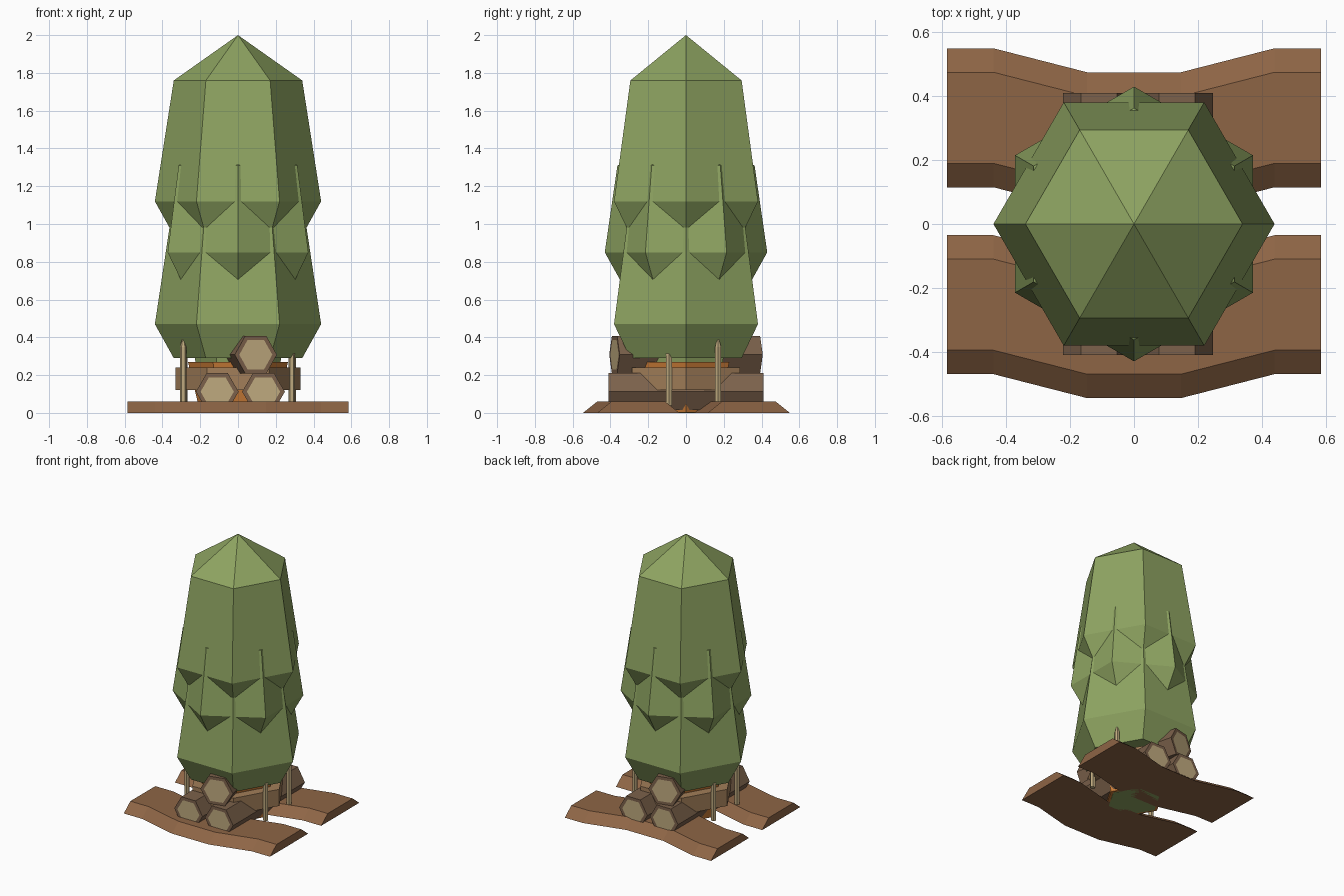
import bpy, bmesh
from math import radians, sin, cos, tau
from mathutils import Matrix

if "Cube" in bpy.data.objects:
    bpy.data.objects.remove(bpy.data.objects["Cube"])


def material(name, rgb):
    m = bpy.data.materials.new(name)
    m.diffuse_color = (*rgb, 1)
    m.use_nodes = True
    m.node_tree.nodes["Principled BSDF"].inputs["Base Color"].default_value = m.diffuse_color
    return m


LEAF = material("leaf", (0.27, 0.37, 0.12))
BARK = material("bark", (0.20, 0.12, 0.07))
CUT = material("cut_wood", (0.52, 0.40, 0.21))
SOIL = material("soil", (0.27, 0.13, 0.06))
PLANK = material("plank", (0.36, 0.21, 0.10))
CLAY = material("clay", (0.62, 0.21, 0.04))


def finish(bm, name, mats):
    bmesh.ops.recalc_face_normals(bm, faces=bm.faces)
    me = bpy.data.meshes.new(name)
    bm.to_mesh(me)
    bm.free()
    ob = bpy.data.objects.new(name, me)
    for m in mats:
        me.materials.append(m)
    bpy.context.collection.objects.link(ob)
    return ob


def loft(bm, rings):
    """Skin between point rings, capping both ends."""
    loops = [[bm.verts.new(p) for p in ring] for ring in rings]
    for a, b in zip(loops, loops[1:]):
        n = len(a)
        for i in range(n):
            j = (i + 1) % n
            quad = [a[i], a[j], b[j], b[i]]
            bm.faces.new(quad)
    for end in (loops[0], loops[-1]):
        bm.faces.new(end)
    return bm


def lathe(name, profile, mat, sides=6, turn=0, place=None):
    """Low-poly turned form from (radius, height) pairs."""
    bm = bmesh.new()
    loft(bm, [[(r * cos(turn + tau * i / sides), r * sin(turn + tau * i / sides), z)
               for i in range(sides)] for r, z in profile])
    bmesh.ops.remove_doubles(bm, verts=bm.verts, dist=1e-4)
    if place:
        bmesh.ops.transform(bm, matrix=place, verts=bm.verts)
    return finish(bm, name, [mat])


# Three foliage tiers, the middle one turned half a side
lathe("foliage_lower", [(0.34, 0.29), (0.44, 0.47), (0.36, 1.0), (0, 1.15)], LEAF)
lathe("foliage_middle", [(0.33, 0.67), (0.43, 0.85), (0.363, 1.31), (0, 1.5)], LEAF, turn=tau / 12)
lathe("foliage_upper", [(0.34, 0.94), (0.44, 1.12), (0.34, 1.76), (0, 2.0)], LEAF)

# Base under the foliage
lathe("green_core", [(0.18, 0.0), (0.23, 0.30)], LEAF)
lathe("clay_pot", [(0.20, 0.002), (0.265, 0.27)], CLAY)
lathe("plank_frame", [(0.33, 0.12), (0.33, 0.24)], PLANK)


def log(name, x, z, r, length, yaw=0):
    bm = bmesh.new()
    loft(bm, [[(r * cos(tau * i / 6), y, r * sin(tau * i / 6)) for i in range(6)]
              for y in (-length / 2, length / 2)])
    bmesh.ops.recalc_face_normals(bm, faces=bm.faces)
    ends = [f for f in bm.faces if abs(f.normal.y) > 0.9]
    bmesh.ops.inset_individual(bm, faces=ends, thickness=0.025)
    for f in ends:
        f.material_index = 1
    bmesh.ops.transform(bm, matrix=Matrix.Translation((x, 0, z)) @ Matrix.Rotation(yaw, 4, 'Z'),
                        verts=bm.verts)
    finish(bm, name, [BARK, CUT])


# Log pile running front to back
log("log_left", -0.11, 0.112, 0.113, 0.82)
log("log_right", 0.135, 0.112, 0.113, 0.82)
log("log_top", 0.0, 0.308, 0.115, 0.78, radians(14))

# Pointed stakes, repeated by a half turn
for s in (1, -1):
    for i, (x, y, top) in enumerate([(0.29, 0.17, 0.40), (0.285, -0.09, 0.36)]):
        lathe("stake", [(0.018, 0.04), (0.018, top - 0.05), (0.003, top)], CUT,
              place=Matrix.Translation((s * x, s * y, 0)))

# Bent earth banks with sloped sides
for name, dy in (("bank_front", 0), ("bank_back", 0.585)):
    bm = bmesh.new()
    path = [(-0.585, 0), (-0.44, 0), (-0.147, -0.075), (0.147, -0.075), (0.44, 0), (0.585, 0)]
    loft(bm, [[(x, y + dy + o, z) for y, z in
               [(-0.47, 0), (-0.395, 0.06), (-0.11, 0.06), (-0.035, 0)]] for x, o in path])
    finish(bm, name, [SOIL])
